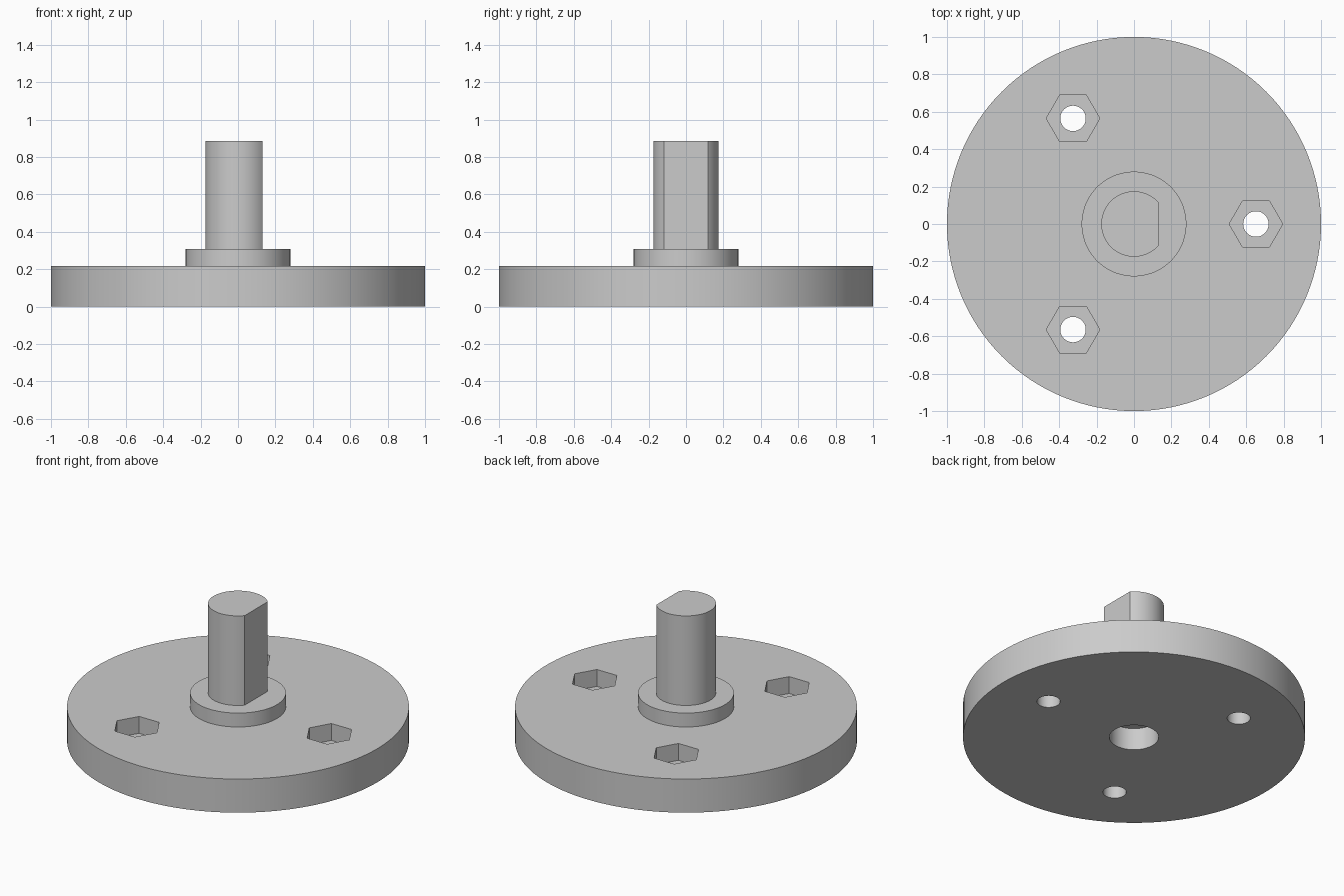
import bpy
import bmesh
from math import cos, sin, pi, acos, radians

old = bpy.data.objects.get("Cube")
if old:
    bpy.data.objects.remove(old, do_unlink=True)

SEGMENTS = 128
DISC_TOP, COLLAR_TOP, SHAFT_TOP = 0.217, 0.307, 0.885

grey = bpy.data.materials.new("plain_grey")
grey.use_nodes = True
grey.diffuse_color = (0.6, 0.6, 0.6, 1)
grey.node_tree.nodes["Principled BSDF"].inputs["Base Color"].default_value = (0.6, 0.6, 0.6, 1)


def ring(radius, sides, x=0, y=0):
    return [(x + radius * cos(2 * pi * i / sides), y + radius * sin(2 * pi * i / sides))
            for i in range(sides)]


def prism(name, outline, bottom, top):
    """Extrude a flat outline upward into a solid object."""
    bm = bmesh.new()
    base = bm.faces.new([bm.verts.new((x, y, bottom)) for x, y in outline])
    lifted = bmesh.ops.extrude_face_region(bm, geom=[base])["geom"]
    verts = [v for v in lifted if isinstance(v, bmesh.types.BMVert)]
    bmesh.ops.translate(bm, verts=verts, vec=(0, 0, top - bottom))
    bmesh.ops.recalc_face_normals(bm, faces=bm.faces)
    mesh = bpy.data.meshes.new(name)
    bm.to_mesh(mesh)
    bm.free()
    mesh.materials.append(grey)
    obj = bpy.data.objects.new(name, mesh)
    bpy.context.collection.objects.link(obj)
    return obj


def combine(target, other, operation):
    """Apply a boolean and discard the second object."""
    bpy.context.view_layer.objects.active = target
    mod = target.modifiers.new(operation.title(), "BOOLEAN")
    mod.operation, mod.solver, mod.object = operation, "EXACT", other
    bpy.ops.object.modifier_apply(modifier=mod.name)
    bpy.data.objects.remove(other, do_unlink=True)


# Disc with a raised collar
hub = prism("flanged_hub", ring(1, SEGMENTS), 0, DISC_TOP)
combine(hub, prism("collar", ring(0.28, SEGMENTS), 0.16, COLLAR_TOP), "UNION")

# D-shaped shaft, its flat facing +x
shaft_radius, flat_x = 0.175, 0.13
start = acos(flat_x / shaft_radius)
steps = 96
d_outline = [(shaft_radius * cos(a), shaft_radius * sin(a))
             for a in (start + (2 * pi - 2 * start) * i / steps for i in range(steps + 1))]
combine(hub, prism("shaft", d_outline, 0.25, SHAFT_TOP), "UNION")

# Blind bore in the underside
combine(hub, prism("bore", ring(0.144, 64), -0.1, 0.142), "DIFFERENCE")

# Three bolt holes with hexagonal nut pockets
for i in range(3):
    angle = 2 * pi * i / 3
    x, y = 0.652 * cos(angle), 0.652 * sin(angle)
    combine(hub, prism("nut_pocket", ring(0.143, 6, x, y), 0.108, 0.4), "DIFFERENCE")
    combine(hub, prism("bolt_hole", ring(0.068, 48, x, y), -0.1, 0.4), "DIFFERENCE")

# Smooth round walls, crisp edges
bpy.ops.object.select_all(action="DESELECT")
hub.select_set(True)
bpy.context.view_layer.objects.active = hub
bpy.ops.object.shade_smooth_by_angle(angle=radians(25))
